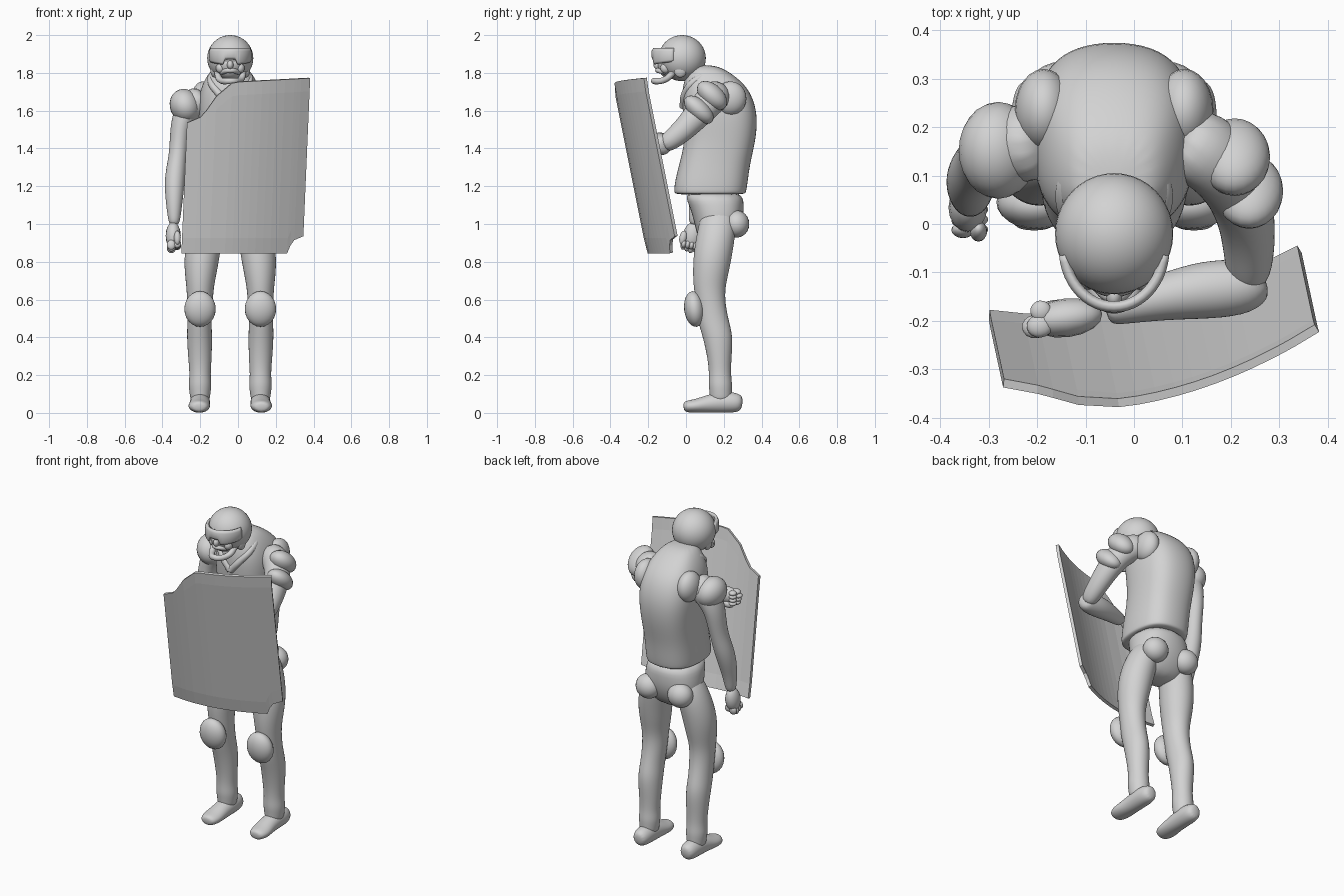
import bpy, bmesh, math
from mathutils import Vector, Matrix

cube = bpy.data.objects.get("Cube")
if cube:
    bpy.data.objects.remove(cube)

grey = bpy.data.materials.new("plain_grey")
grey.use_nodes = True
grey.diffuse_color = (0.65, 0.65, 0.65, 1)
grey.node_tree.nodes["Principled BSDF"].inputs["Base Color"].default_value = (0.65, 0.65, 0.65, 1)

CX = -0.041  # body centre line


def finish(name, bm, smooth=True):
    bmesh.ops.recalc_face_normals(bm, faces=bm.faces)
    mesh = bpy.data.meshes.new(name)
    bm.to_mesh(mesh)
    bm.free()
    mesh.materials.append(grey)
    for p in mesh.polygons:
        p.use_smooth = smooth
    obj = bpy.data.objects.new(name, mesh)
    bpy.context.collection.objects.link(obj)
    return obj


def loft(name, rings, ref=(1, 0, 0), flat=False, sides=12, power=1):
    """Tube through rings (x, y, z, radius along ref, other radius); power under 1 squares it."""
    bm = bmesh.new()
    pts = [Vector(r[:3]) for r in rings]
    loops = []
    for i, r in enumerate(rings):
        t = pts[min(i + 1, len(pts) - 1)] - pts[max(i - 1, 0)]
        t = Vector((0, 0, 1)) if flat else t.normalized()
        u = Vector(ref)
        u = (u - t * u.dot(t)).normalized()
        v = t.cross(u)
        ring = []
        for k in range(sides):
            c, s = math.cos(math.tau * k / sides), math.sin(math.tau * k / sides)
            c, s = (math.copysign(abs(w) ** power, w) for w in (c, s))
            ring.append(bm.verts.new(pts[i] + u * r[3] * c + v * r[4] * s))
        loops.append(ring)
    for a, b in zip(loops, loops[1:]):
        for k in range(sides):
            n = (k + 1) % sides
            bm.faces.new((a[k], a[n], b[n], b[k]))
    bm.faces.new(loops[0])
    bm.faces.new(loops[-1])
    obj = finish(name, bm)
    mod = obj.modifiers.new("round", "SUBSURF")
    mod.levels = mod.render_levels = 2
    return obj


def ball(name, loc, radii, rot=(0, 0, 0), seg=24):
    bm = bmesh.new()
    bmesh.ops.create_uvsphere(bm, u_segments=seg, v_segments=seg // 2, radius=1)
    obj = finish(name, bm)
    obj.scale, obj.location, obj.rotation_euler = radii, loc, rot
    return obj


def tube(name, points, radius):
    curve = bpy.data.curves.new(name, "CURVE")
    curve.dimensions = "3D"
    curve.bevel_depth, curve.bevel_resolution, curve.use_fill_caps = radius, 3, True
    s = curve.splines.new("BEZIER")
    s.bezier_points.add(len(points) - 1)
    for p, co in zip(s.bezier_points, points):
        p.co = co
        p.handle_left_type = p.handle_right_type = "AUTO"
    curve.materials.append(grey)
    obj = bpy.data.objects.new(name, curve)
    bpy.context.collection.objects.link(obj)
    return obj


def lerp_table(table, x):
    for (x0, z0), (x1, z1) in zip(table, table[1:]):
        if x <= x1:
            return z0 + (z1 - z0) * (x - x0) / (x1 - x0)
    return table[-1][1]


# Vest: hunched, squarish torso with a firm lower hem
loft("vest", [(CX, y, z, rx, ry) for y, z, rx, ry in (
    (.127, 1.155, .15, .185), (.127, 1.165, .158, .194), (.133, 1.22, .16, .197),
    (.152, 1.32, .158, .19), (.182, 1.44, .162, .19), (.184, 1.56, .174, .199),
    (.168, 1.66, .172, .194), (.148, 1.74, .152, .168), (.118, 1.81, .11, .108),
    (.097, 1.842, .065, .055))], flat=True, sides=16, power=.78)

# Collar straps meeting in a V on the chest
for side, s in (("left", 1), ("right", -1)):
    tube(side + "_collar", [(CX, .17, 1.80), (CX + s * .085, .11, 1.79), (CX + s * .1, .04, 1.75),
                            (CX + s * .06, -.005, 1.69), (CX, -.015, 1.62)], .02)

# Pelvis and seat padding
loft("pelvis", [(CX, y, z, rx, ry) for y, z, rx, ry in (
    (.15, .88, .1, .07), (.165, .94, .165, .11), (.172, 1.02, .18, .135), (.162, 1.1, .172, .15),
    (.14, 1.18, .155, .165))], flat=True, power=.85)

# Legs, knee pads, boots
for side, s in (("left", 1), ("right", -1)):
    x = CX + s * .16
    loft(side + "_leg", [(x - s * dx, y, z, rx, ry) for dx, y, z, rx, ry in (
        (.075, .17, 1.1, .05, .08), (.045, .168, 1.0, .095, .105), (.012, .145, .86, .1, .108),
        (.004, .132, .75, .09, .1), (0, .123, .66, .074, .086), (0, .132, .57, .07, .08),
        (-.003, .146, .48, .066, .086), (-.003, .17, .4, .07, .083), (0, .178, .28, .064, .064),
        (0, .18, .2, .057, .06), (0, .182, .15, .064, .066), (0, .184, .1, .057, .06),
        (0, .185, .05, .05, .06))], flat=True)
    ball(side + "_knee_pad", (x, .045, .55), (.083, .055, .095), (.12, 0, 0))
    ball(side + "_seat_pad", (CX + s * .108, .268, 1.0), (.075, .067, .072))
    loft(side + "_boot", [(x + s * dx, y, z, rx, rz) for dx, y, z, rx, rz in (
        (0, .3, .05, .03, .035), (0, .27, .054, .052, .054), (0, .2, .058, .056, .06),
        (0, .12, .048, .054, .05), (.005, .05, .036, .062, .037), (.005, .005, .034, .052, .033),
        (.005, -.014, .032, .03, .022))])
    ball(side + "_shoulder_back", (CX + s * .145, .235, 1.665), (.06, .085, .09))

# Shield arm
loft("left_upper_arm", [(.08, .18, 1.69, .08, .08), (.16, .15, 1.68, .085, .09),
                        (.215, .08, 1.6, .072, .08), (.235, .0, 1.51, .06, .065),
                        (.238, -.07, 1.45, .054, .058), (.235, -.13, 1.41, .04, .045)])
loft("left_forearm", [(.27, -.11, 1.415, .04, .04), (.235, -.13, 1.42, .06, .06),
                      (.15, -.135, 1.425, .064, .064), (.06, -.15, 1.43, .055, .05),
                      (-.03, -.172, 1.43, .04, .037), (-.06, -.178, 1.43, .034, .032)], ref=(0, 0, 1))
ball("left_shoulder_pad", (.208, .138, 1.68), (.073, .095, .058), (-.75, 0, 0))
ball("left_upper_arm_pad", (.238, .068, 1.605), (.07, .095, .052), (-.75, 0, 0))

# Hanging arm
ball("right_shoulder_pad", (-.28, .152, 1.625), (.08, .1, .092), (0, -.4, 0))
loft("right_arm", [(-.17, .17, 1.68, .08, .08), (-.25, .165, 1.63, .085, .085),
                   (-.3, .155, 1.54, .06, .075), (-.31, .145, 1.45, .053, .064),
                   (-.318, .13, 1.36, .05, .058), (-.33, .11, 1.28, .055, .06),
                   (-.337, .085, 1.2, .055, .058), (-.338, .06, 1.11, .045, .047),
                   (-.338, .05, 1.04, .036, .038), (-.338, .045, .99, .026, .028)])


def hand(name, loc, turn):
    """Closed glove pointing down its local -z, moved into place by turn."""
    frame = Matrix.Translation(loc) @ turn.to_4x4()

    def part(label, offset, radii):
        obj = ball(name + label, (0, 0, 0), (1, 1, 1), seg=16)
        obj.matrix_world = frame @ Matrix.Translation(offset) @ Matrix.Diagonal((*radii, 1))
    part("_palm", (0, .01, .01), (.04, .05, .075))
    for i in range(4):
        y = -.026 + i * .021
        part(f"_knuckle_{i}", (-.01, y, -.046 - .005 * (i % 3)), (.024, .016, .027))
        part(f"_fingertip_{i}", (.02, y, -.04), (.022, .014, .022))
    part("_thumb", (.022, -.036, -.01), (.018, .02, .038))


hand("right_glove", (-.343, .022, .93), Matrix.Rotation(-.2, 3, "X"))
hand("left_glove", (-.15, -.195, 1.43),
     Matrix.Rotation(.12, 3, "Z") @ Matrix.Rotation(math.pi / 2, 3, "Y") @ Matrix.Rotation(math.pi / 2, 3, "Z"))

# Neck, head and helmet
loft("neck", [(CX, .12, 1.7, .085, .085), (CX, .06, 1.78, .07, .07), (CX, 0, 1.86, .065, .065)])
ball("helmet", (CX, -.02, 1.878), (.122, .125, .122), seg=40)
loft("face", [(CX, y, z, rx, ry) for y, z, rx, ry in (
    (-.06, 1.765, .04, .045), (-.066, 1.79, .065, .07), (-.07, 1.83, .08, .085),
    (-.07, 1.88, .09, .09))], flat=True)

# Goggle band wrapped around the front of the helmet, arched over the nose
bm = bmesh.new()
rows = []
for k in range(25):
    a = math.radians(-84 + 7 * k)
    low = 1.872 if abs(a) < .25 else 1.838 + .02 * abs(a) / 1.4
    rows.append([bm.verts.new((CX + r * .112 * math.sin(a), -.052 - r * .128 * math.cos(a), z))
                 for r, z in ((.97, low), (1.02, low + .012), (1.02, 1.915), (.95, 1.932))])
for a, b in zip(rows, rows[1:]):
    for j in range(3):
        bm.faces.new((a[j], b[j], b[j + 1], a[j + 1]))
goggles = finish("goggles", bm)
sol = goggles.modifiers.new("thickness", "SOLIDIFY")
sol.thickness, sol.offset = .016, -1

# Nose, lips and open jaw
ball("nose", (CX, -.148, 1.842), (.017, .024, .024), (.4, 0, 0))
tube("upper_lip", [(CX - .048, -.11, 1.803), (CX, -.15, 1.813), (CX + .048, -.11, 1.803)], .013)
tube("jaw", [(CX - .07, -.06, 1.81), (CX - .055, -.11, 1.765), (CX, -.168, 1.757),
             (CX + .055, -.11, 1.765), (CX + .07, -.06, 1.81)], .017)
for s in (-1, 1):
    ball("cheek", (CX + s * .052, -.108, 1.825), (.024, .028, .028), seg=16)
    ball("ear_cover", (CX + s * .085, -.03, 1.815), (.02, .035, .04), seg=16)

# Shield: leaning curved sheet with a notched top corner and a clipped lower corner
TOP = [(-.26, 1.535), (-.19, 1.565), (-.16, 1.6), (-.11, 1.675), (-.03, 1.745), (.01, 1.752), (.382, 1.772)]
BOTTOM = [(-.26, .845), (.3, .845), (.315, .885), (.335, .915), (.382, .935)]
bm = bmesh.new()
cols = []
xs = sorted({x for x, _ in TOP + BOTTOM} | {.05 + .04 * k for k in range(6)})
for x in xs:
    z0, z1 = lerp_table(BOTTOM, x), lerp_table(TOP, x)
    col = []
    for z in (z0, z0 + .08, (z0 + z1) / 2, z1 - .07, z1):
        drop = 1.77 - z
        bend = .06 * (max(0, .925 - z) + max(0, z - 1.7))
        col.append(bm.verts.new((x - .043 * drop, -.393 + .61 * (x + .14) ** 2 + .2 * drop + bend, z)))
    cols.append(col)
for a, b in zip(cols, cols[1:]):
    for j in range(4):
        bm.faces.new((a[j], b[j], b[j + 1], a[j + 1]))
shield = finish("shield", bm, smooth=False)
sol = shield.modifiers.new("thickness", "SOLIDIFY")
sol.thickness = .018
sol.offset = -1 if shield.data.polygons[0].normal.y < 0 else 1
